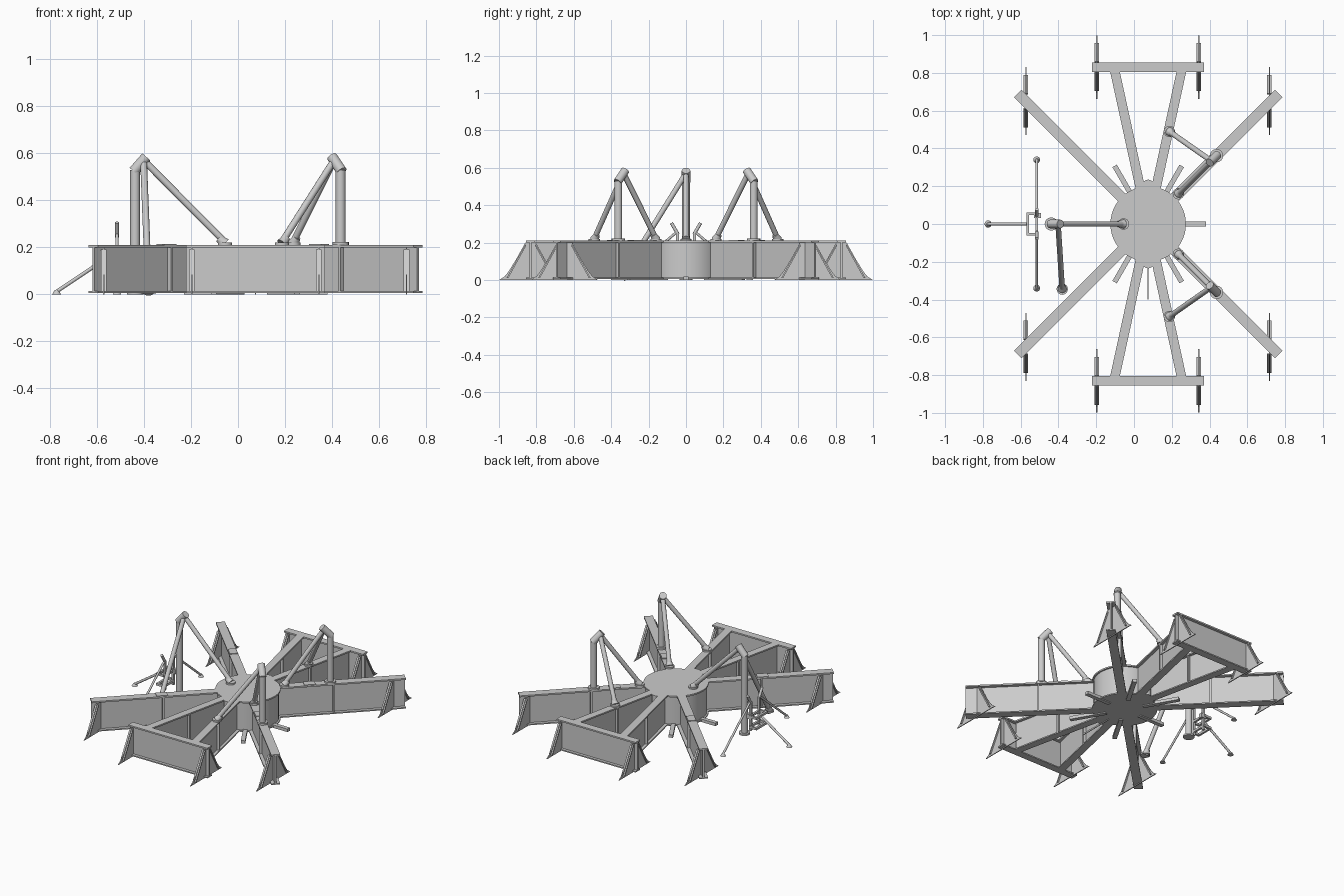
import bpy, bmesh, math
from mathutils import Vector

if "Cube" in bpy.data.objects:
    bpy.data.objects.remove(bpy.data.objects["Cube"])

CX = 0.075  # hub centre


def finish(name, bm):
    bmesh.ops.recalc_face_normals(bm, faces=bm.faces)
    me = bpy.data.meshes.new(name)
    bm.to_mesh(me)
    bm.free()
    ob = bpy.data.objects.new(name, me)
    bpy.context.collection.objects.link(ob)
    return ob


def prism(name, pts, offset):
    """Extrude a closed 3D outline by an offset."""
    bm = bmesh.new()
    f = bm.faces.new([bm.verts.new(p) for p in pts])
    r = bmesh.ops.extrude_face_region(bm, geom=[f])
    bmesh.ops.translate(bm, verts=[v for v in r['geom'] if isinstance(v, bmesh.types.BMVert)], vec=offset)
    return finish(name, bm)


def bar(name, a, b, w, z0, z1):
    """Upright box running from a to b in plan."""
    a, b = Vector(a), Vector(b)
    d = (b - a).normalized()
    n = Vector((-d.y, d.x)) * w / 2
    return prism(name, [(p.x, p.y, z0) for p in (a + n, b + n, b - n, a - n)], (0, 0, z1 - z0))


def tube(name, a, b, r, r2=None, seg=16):
    a, b = Vector(a), Vector(b)
    bm = bmesh.new()
    bmesh.ops.create_cone(bm, cap_ends=True, segments=seg, radius1=r,
                          radius2=r if r2 is None else r2, depth=(b - a).length)
    q = Vector((0, 0, 1)).rotation_difference(b - a)
    for v in bm.verts:
        v.co = q @ v.co + (a + b) / 2
    for f in bm.faces:
        f.smooth = len(f.verts) == 4 and seg > 4
    for e in bm.edges:
        e.smooth = all(f.smooth for f in e.link_faces)
    return finish(name, bm)


def ibeam(name, a, b, w):
    bar(name + "_top_flange", a, b, w, 0.2, 0.21)
    bar(name + "_bottom_flange", a, b, w, 0.006, 0.014)
    bar(name + "_web", a, b, 0.012, 0.01, 0.205)


def polar(r, deg):
    t = math.radians(deg)
    return (CX + r * math.cos(t), r * math.sin(t))


def fin(name, x, yc, h):
    """Flared gusset plate with sloping ribs on both sides."""
    half = [(h, 0.2), (h + 0.05, 0.11), (h + 0.09, 0.045), (h + 0.11, 0.02), (h + 0.14, 0)]
    pts = half + [(-y, z) for y, z in reversed(half)]
    prism(name + "_plate", [(x - 0.003, yc + y, z) for y, z in pts], (0.006, 0, 0))
    for s in (-1, 1):
        rib = [(h, 0.19), (h + 0.045, 0.11), (h + 0.1, 0.012), (h + 0.09, 0.012), (h + 0.036, 0.11), (h - 0.005, 0.185)]
        prism(name + "_rib", [(x - 0.012, yc + s * y, z) for y, z in rib], (0.024, 0, 0))


# Central hub
tube("hub_drum", (CX, 0, 0.01), (CX, 0, 0.205), 0.19, seg=48)
tube("hub_top_plate", (CX, 0, 0.2), (CX, 0, 0.21), 0.2, seg=48)
tube("hub_bottom_plate", (CX, 0, 0.006), (CX, 0, 0.014), 0.2, seg=48)
for s in (-1, 1):
    tube("hub_notch_filler", (CX, s * 0.205, 0.006), (CX, s * 0.205, 0.21), 0.03)

# Diagonal arms with stiffeners and end fins
for deg in (45, 135, 225, 315):
    ibeam("diagonal_arm", polar(0.12, deg), polar(0.977, deg), 0.056)
    for r in (0.53,):
        bar("arm_stiffener", polar(r - 0.005, deg), polar(r + 0.005, deg), 0.05, 0.01, 0.205)
for x in (-0.572, 0.717):
    for s in (-1, 1):
        fin("diagonal_fin", x, s * 0.65, 0.04)

# Paired long arms with cross beams
for s in (-1, 1):
    for d in (-12.3, 12.3):
        ibeam("long_arm", polar(0.12, s * 90 + d), polar(0.835, s * 90 + d), 0.05)
        bar("long_arm_stiffener", polar(0.5, s * 90 + d), polar(0.51, s * 90 + d), 0.046, 0.01, 0.205)
    ibeam("cross_beam", (-0.222, s * 0.831), (0.37, s * 0.831), 0.05)
    for x in (-0.197, 0.343):
        fin("cross_fin", x, s * 0.831, 0.028)

# Low radial stubs under the hub
for deg in (0, 60, 120, 180, 240, 300):
    bar("hub_stub", polar(0.12, deg), polar(0.305 if deg in (0, 180) else 0.355, deg), 0.027, 0, 0.02)
bar("hub_pointer", (CX, -0.15), (CX, -0.4), 0.005, 0, 0.01)


def derrick(post, base, head, feet):
    px, py = post
    bend, top = Vector((px, py, 0.53)), Vector((*head, 0.585))
    tube("derrick_post", (px, py, base), bend, 0.021)
    tube("derrick_elbow", bend - (top - bend) * 0.12, top, 0.023)
    tube("derrick_base", (px, py, base), (px, py, base + 0.012), 0.035)
    for f in feet:
        f = Vector(f)
        tip = top - (top - bend) * 0.25
        d = (f - tip).normalized()
        tube("derrick_brace", tip, f + Vector((0, 0, 0.012)), 0.0145)
        tube("brace_collar", f - d * 0.04, f + Vector((0, 0, 0.006)), 0.016, 0.024)
        tube("brace_foot", f, f + Vector((0, 0, 0.01)), 0.03)


# Lifting derricks: two on the right arms, one on the left
for s in (-1, 1):
    derrick((0.437, s * 0.362), 0.21, (0.4, s * 0.325),
            [(0.235, s * 0.16, 0.21), (0.187, s * 0.49, 0.21)])
    bar("arm_clamp", (0.32, s * 0.245), (0.37, s * 0.295), 0.05, 0.21, 0.215)
derrick((-0.438, 0), 0, (-0.39, 0), [(-0.055, 0, 0.21), (-0.38, -0.345, 0.003)])
for s in (-1, 1):
    bar("arm_clamp", (-0.28, s * 0.355), (-0.33, s * 0.405), 0.05, 0.21, 0.215)

# Tripod stand beside the left derrick
SX = -0.515
for s in (-1, 1):
    bar("stand_upright", (SX - 0.007, s * 0.045), (SX + 0.007, s * 0.045), 0.016, 0.06, 0.255)
    tube("stand_handle", (SX, s * 0.043, 0.245), (SX, s * 0.078, 0.305), 0.009)
    tube("stand_side_leg", (SX, s * 0.045, 0.26), (SX, s * 0.345, 0.008), 0.007)
    tube("stand_side_foot", (SX, s * 0.34, 0), (SX, s * 0.34, 0.018), 0.018, 0.007)
    for z in (0.08, 0.15):
        bar("stand_side_rail", (-0.568, s * 0.054), (SX, s * 0.054), 0.014, z, z + 0.015)
for z in (0.08, 0.15):
    bar("stand_front_rail", (-0.563, -0.06), (-0.563, 0.06), 0.014, z, z + 0.015)
    bar("stand_rear_rail", (SX, -0.045), (SX, 0.045), 0.014, z, z + 0.015)
bar("stand_bracket", (-0.53, 0.045), (-0.492, 0.045), 0.026, 0.14, 0.17)
tube("stand_front_leg", (-0.563, 0, 0.152), (-0.775, 0, 0.01), 0.008)
tube("stand_front_foot", (-0.772, 0, 0), (-0.772, 0, 0.018), 0.019, 0.008)
